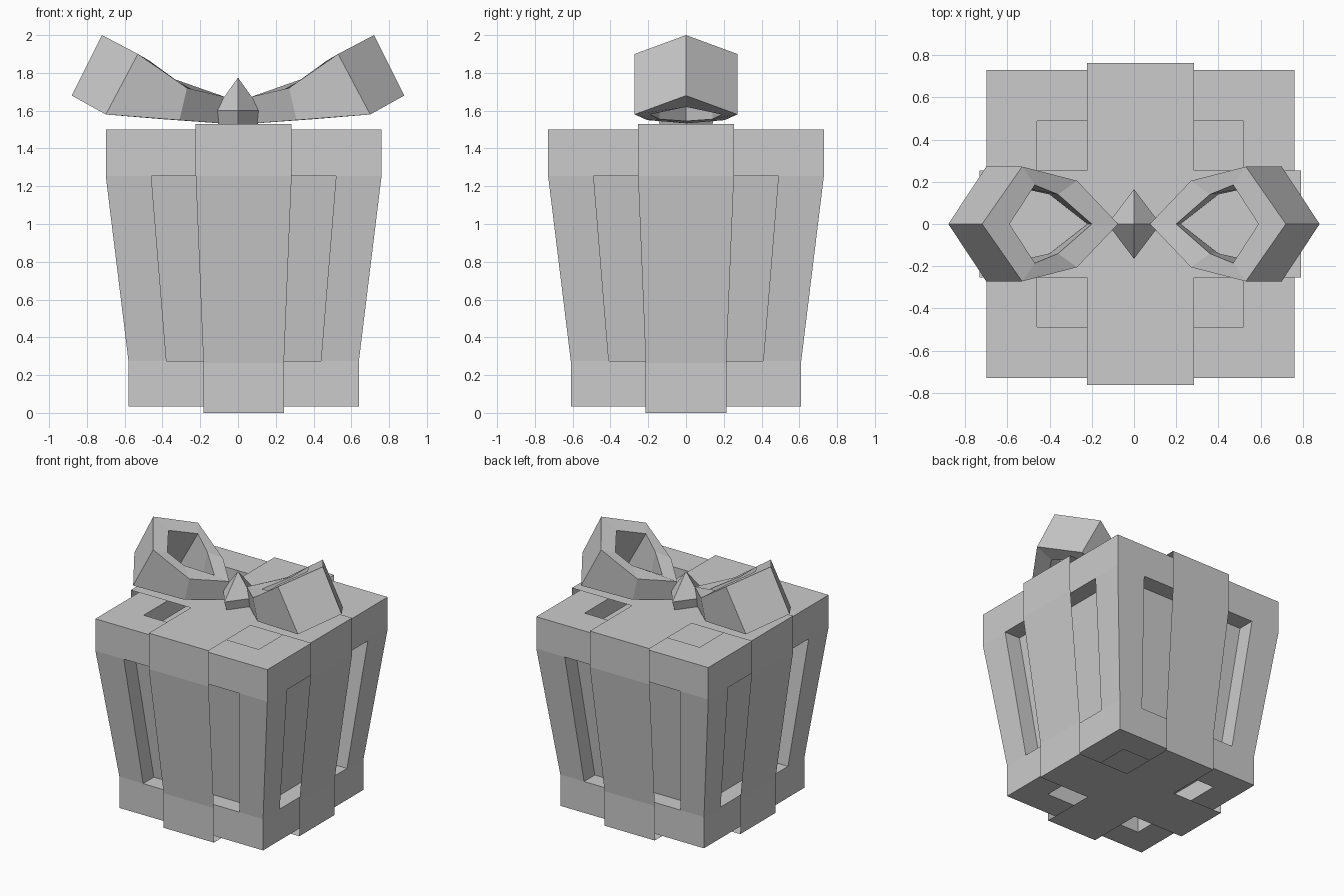
import bpy, bmesh
from mathutils import Vector

if "Cube" in bpy.data.objects:
    bpy.data.objects.remove(bpy.data.objects["Cube"])


def finish(bm, name):
    bmesh.ops.recalc_face_normals(bm, faces=bm.faces)
    me = bpy.data.meshes.new(name)
    bm.to_mesh(me)
    bm.free()
    ob = bpy.data.objects.new(name, me)
    bpy.context.collection.objects.link(ob)
    return ob


def lattice(lo, hi, levels, ratio):
    """Cube shell with 3x3 faces per side, reshaped to a tapered box.
    Also returns middle faces (one per side) and the corner-strip faces."""
    bm = bmesh.new()
    bmesh.ops.create_cube(bm, size=2)
    bmesh.ops.subdivide_edges(bm, edges=bm.edges[:], cuts=2, use_grid_fill=True)
    middle, corners = [], []
    for f in bm.faces:
        c = f.calc_center_median()
        if sum(abs(v) < 0.1 for v in c) == 2:
            middle.append((f, Vector([round(v) for v in c])))
        if min(abs(c.x), abs(c.y)) > 0.1:
            corners.append(f)
    for v in bm.verts:
        k = round((v.co.z + 1) * 1.5)
        h = lo if k < 2 else hi
        x, y = [h * (1 if abs(a) > 0.9 else ratio) * (1 if a > 0 else -1)
                for a in (v.co.x, v.co.y)]
        v.co = (x + 0.03, y, levels[k])
    return bm, middle, corners


# Box with a recessed panel on all six sides
bm, middle, _ = lattice(0.61, 0.73, (0.035, 0.275, 1.255, 1.5), 0.67)
bmesh.ops.recalc_face_normals(bm, faces=bm.faces)
for f, axis in middle:
    new = bmesh.ops.extrude_discrete_faces(bm, faces=[f])["faces"][0]
    for v in new.verts:
        v.co -= axis * 0.13
finish(bm, "gift_box")

# Ribbon: thin open sheets crossing just outside the box
bm, _, corners = lattice(0.64, 0.762, (0.0, 0.265, 1.255, 1.53), 0.333)
bmesh.ops.delete(bm, geom=corners, context='FACES')
finish(bm, "ribbon")


# Bow loops: six-station hollow rings
# each station: upper outer, lower outer, lower inner, upper inner
TIP = [(0.72, 0, 2.0), (0.88, 0, 1.68), (0.75, 0, 1.62), (0.59, 0, 1.93)]
WIDE = [(0.53, 0.272, 1.90), (0.70, 0.272, 1.58), (0.63, 0.19, 1.58), (0.47, 0.185, 1.865)]
NARROW = [(0.27, 0.205, 1.72), (0.31, 0.205, 1.55), (0.40, 0.14, 1.555), (0.36, 0.14, 1.775)]
ROOT = [(0.075, 0, 1.675), (0.095, 0, 1.533), (0.22, 0, 1.545), (0.20, 0, 1.69)]


def bow_loop(name, side):
    def flip(s):
        return [(x, -y, z) for x, y, z in s]
    stations = [TIP, WIDE, NARROW, ROOT, flip(NARROW), flip(WIDE)]
    bm = bmesh.new()
    rings = [[bm.verts.new((side * x, y, z)) for x, y, z in s] for s in stations]
    for i, a in enumerate(rings):
        b = rings[(i + 1) % 6]
        for j in range(4):
            k = (j + 1) % 4
            bm.faces.new((a[j], a[k], b[k], b[j]))
    finish(bm, name)


bow_loop("bow_loop_right", 1)
bow_loop("bow_loop_left", -1)

# Knot: four-sided pointed gem between the loops
bm = bmesh.new()
rows = [[bm.verts.new(p) for p in ((rx, 0, z), (0, ry, z), (-rx, 0, z), (0, -ry, z))]
        for rx, ry, z in ((0.105, 0.14, 1.53), (0.125, 0.165, 1.6))]
apex = bm.verts.new((0, 0, 1.775))
bm.faces.new(rows[0])
for i in range(4):
    j = (i + 1) % 4
    bm.faces.new((rows[0][i], rows[0][j], rows[1][j], rows[1][i]))
    bm.faces.new((rows[1][i], rows[1][j], apex))
finish(bm, "knot")
